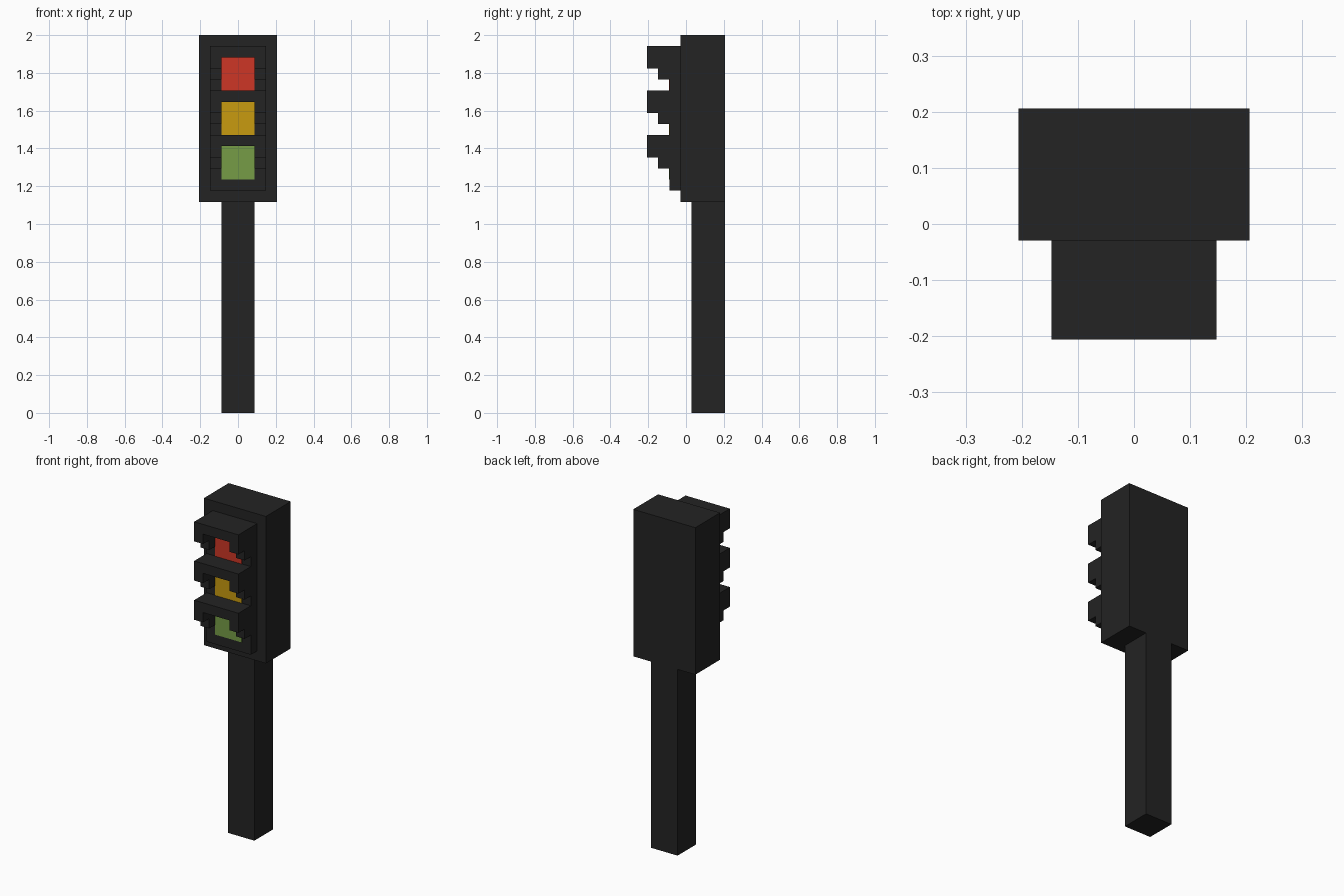
import bpy
import bmesh

cube = bpy.data.objects.get("Cube")
if cube:
    bpy.data.objects.remove(cube, do_unlink=True)

U = 2 / 34  # one block of the model's grid


def material(name, rgb):
    m = bpy.data.materials.new(name)
    m.use_nodes = True
    m.diffuse_color = (*rgb, 1)
    bsdf = next(n for n in m.node_tree.nodes if n.type == 'BSDF_PRINCIPLED')
    bsdf.inputs["Base Color"].default_value = (*rgb, 1)
    bsdf.inputs["Roughness"].default_value = 0.9
    return m


def prism(name, profile, x0, x1, mat):
    """Extrude a (y, z) profile along x; all values are in blocks."""
    bm = bmesh.new()
    face = bm.faces.new([bm.verts.new((x0 * U, y * U, z * U)) for y, z in profile])
    ext = bmesh.ops.extrude_face_region(bm, geom=[face])
    moved = [v for v in ext["geom"] if isinstance(v, bmesh.types.BMVert)]
    bmesh.ops.translate(bm, verts=moved, vec=((x1 - x0) * U, 0, 0))
    bmesh.ops.recalc_face_normals(bm, faces=bm.faces)
    me = bpy.data.meshes.new(name)
    bm.to_mesh(me)
    bm.free()
    me.materials.append(mat)
    ob = bpy.data.objects.new(name, me)
    bpy.context.collection.objects.link(ob)
    return ob


def box(name, x0, x1, y0, y1, z0, z1, mat):
    return prism(name, [(y0, z0), (y1, z0), (y1, z1), (y0, z1)], x0, x1, mat)


black = material("housing black", (0.017, 0.017, 0.017))
lamps = [
    ("red", material("lamp red", (0.610, 0.037, 0.019)), 33),
    ("amber", material("lamp amber", (0.578, 0.328, 0.005)), 29),
    ("green", material("lamp green", (0.181, 0.332, 0.061)), 25),
]

# Post, housing and raised front panel
box("post", -1.5, 1.5, 0.5, 3.5, 0, 19, black)
box("housing", -3.5, 3.5, -0.5, 3.5, 19, 34, black)
box("front_panel", -2.5, 2.5, -1.5, -0.5, 20, 33, black)

for colour, mat, top in lamps:
    # Thin lamp plate on the panel
    box(colour + "_lamp", -1.5, 1.5, -1.54, -1.46, top - 4, top - 1, mat)
    # Hood roof with a stepped cheek on each side
    box(colour + "_hood_roof", -2.5, 2.5, -3.5, -1.5, top - 1, top, black)
    cheek = [(-1.5, top - 1), (-3.5, top - 1), (-3.5, top - 2),
             (-2.5, top - 2), (-2.5, top - 3), (-1.5, top - 3)]
    for side, x in (("right", -2.5), ("left", 1.5)):
        prism(f"{colour}_hood_cheek_{side}", cheek, x, x + 1, black)
